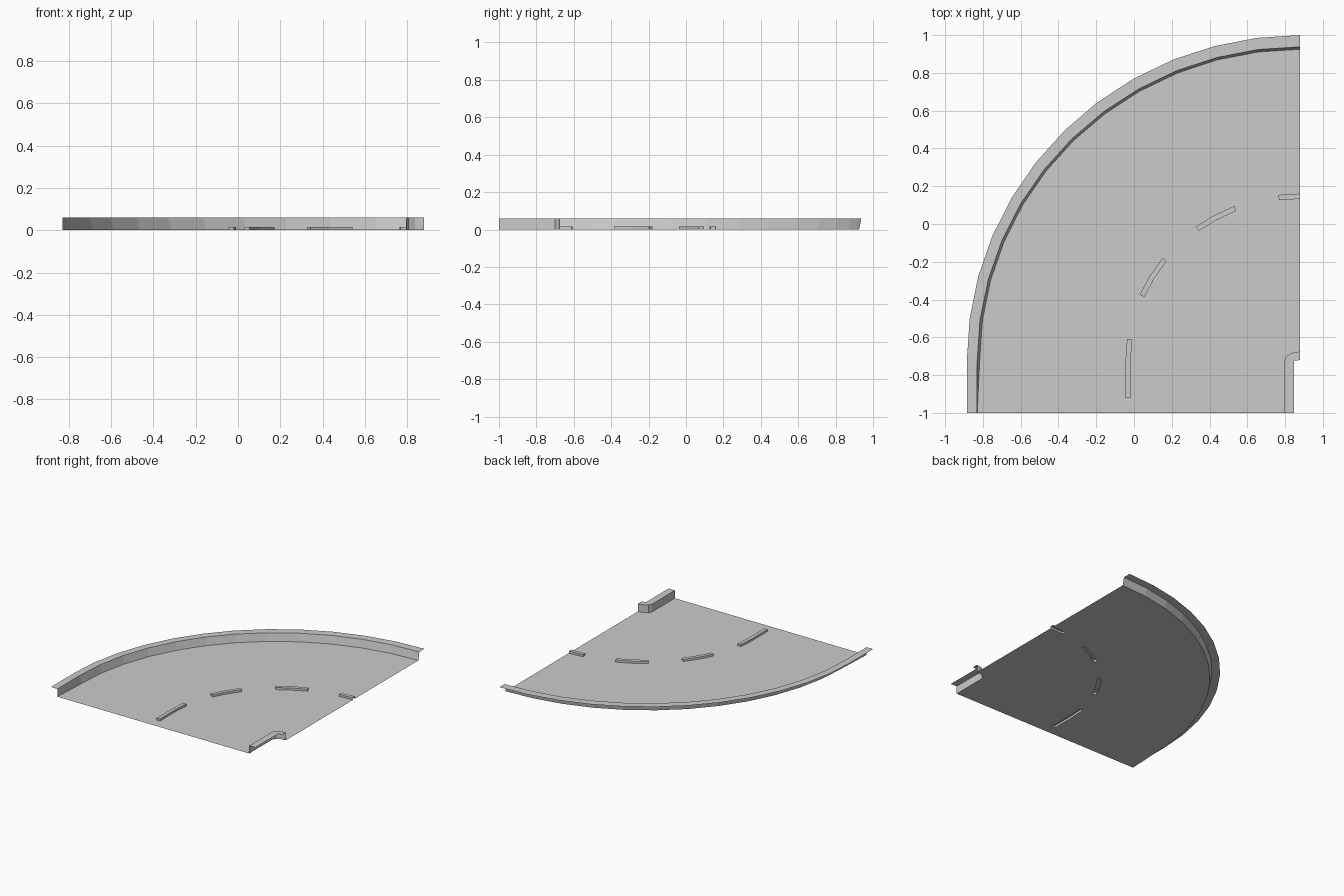
import bpy, bmesh
from math import sin, cos, radians

if "Cube" in bpy.data.objects:
    bpy.data.objects.remove(bpy.data.objects["Cube"])

CX, CY = 0.88, -0.725      # centre of the bend
CURB_H, DASH_H = 0.06, 0.016

grey = bpy.data.materials.new("light_grey")
grey.use_nodes = True
grey.diffuse_color = (0.6, 0.6, 0.6, 1)
grey.node_tree.nodes["Principled BSDF"].inputs["Base Color"].default_value = (0.6, 0.6, 0.6, 1)


def arc(rx, ry, angles, tail=None, tail_x=None):
    """Plan points along an elliptical bend, with an optional straight lead-in."""
    pts = [(CX - rx * cos(radians(a)), CY + ry * sin(radians(a))) for a in angles]
    if tail is not None:
        pts.insert(0, (CX - rx if tail_x is None else tail_x, tail))
    return pts


def lift(pts, z):
    return [(x, y, z) for x, y in pts]


def finish(name, bm):
    mesh = bpy.data.meshes.new(name)
    bm.to_mesh(mesh)
    bm.free()
    mesh.materials.append(grey)
    obj = bpy.data.objects.new(name, mesh)
    bpy.context.collection.objects.link(obj)
    return obj


def sheet(name, rails, cap_start=False, cap_end=False):
    """Quads between neighbouring rails, with optional end caps."""
    bm = bmesh.new()
    rows = [[bm.verts.new(p) for p in rail] for rail in rails]
    for a, b in zip(rows, rows[1:]):
        for i in range(len(a) - 1):
            bm.faces.new((a[i], a[i + 1], b[i + 1], b[i]))
    if cap_start:
        bm.faces.new([r[0] for r in rows])
    if cap_end:
        bm.faces.new([r[-1] for r in reversed(rows)])
    return finish(name, bm)


# Outer curb: leaning wall with a flat ledge
steps = [i * 7.5 for i in range(13)]
outer_base = arc(1.697, 1.65, steps, -1, -0.83)
outer_top = arc(1.71, 1.663, steps, -1)
outer_edge = arc(1.765, 1.725, steps, -1)
sheet("outer_curb", [lift(outer_base, 0), lift(outer_top, CURB_H), lift(outer_edge, CURB_H)])

# Inner curb: small rounded corner wall with a flat ledge
corner = [90, 60, 30, 0]
inner_wall = arc(0.085, 0.05, corner) + [(CX - 0.085, -1)]
inner_edge = arc(0.032, 0.004, corner) + [(CX - 0.032, -1)]
sheet("inner_curb", [lift(inner_wall, 0), lift(inner_wall, CURB_H), lift(inner_edge, CURB_H)])

# Lane dashes: raised, hollow underneath
dashes = [([0, 7.6], -0.92), ([23.3, 30, 38], None), ([53.3, 60, 67.8], None), ([82.8, 90], None)]
holes = []
for n, (angles, tail) in enumerate(dashes):
    near = arc(0.898, 0.858, angles, tail)
    far = arc(0.925, 0.886, angles, tail)
    holes.append(far[::-1] + near)
    sheet(f"lane_dash_{n + 1}",
          [lift(near, 0), lift(near, DASH_H), lift(far, DASH_H), lift(far, 0)],
          True, n < len(dashes) - 1)

# Road surface: flat sheet opened under each dash, notched at the side edge
outline = outer_base + holes.pop() + inner_wall
bm = bmesh.new()
for loop in [outline] + holes:
    verts = [bm.verts.new((x, y, 0)) for x, y in loop]
    for i, v in enumerate(verts):
        bm.edges.new((verts[i - 1], v))
bmesh.ops.triangle_fill(bm, edges=bm.edges[:], use_beauty=True, normal=(0, 0, 1))
bm.normal_update()
bmesh.ops.reverse_faces(bm, faces=[f for f in bm.faces if f.normal.z < 0])
finish("road_surface", bm)
